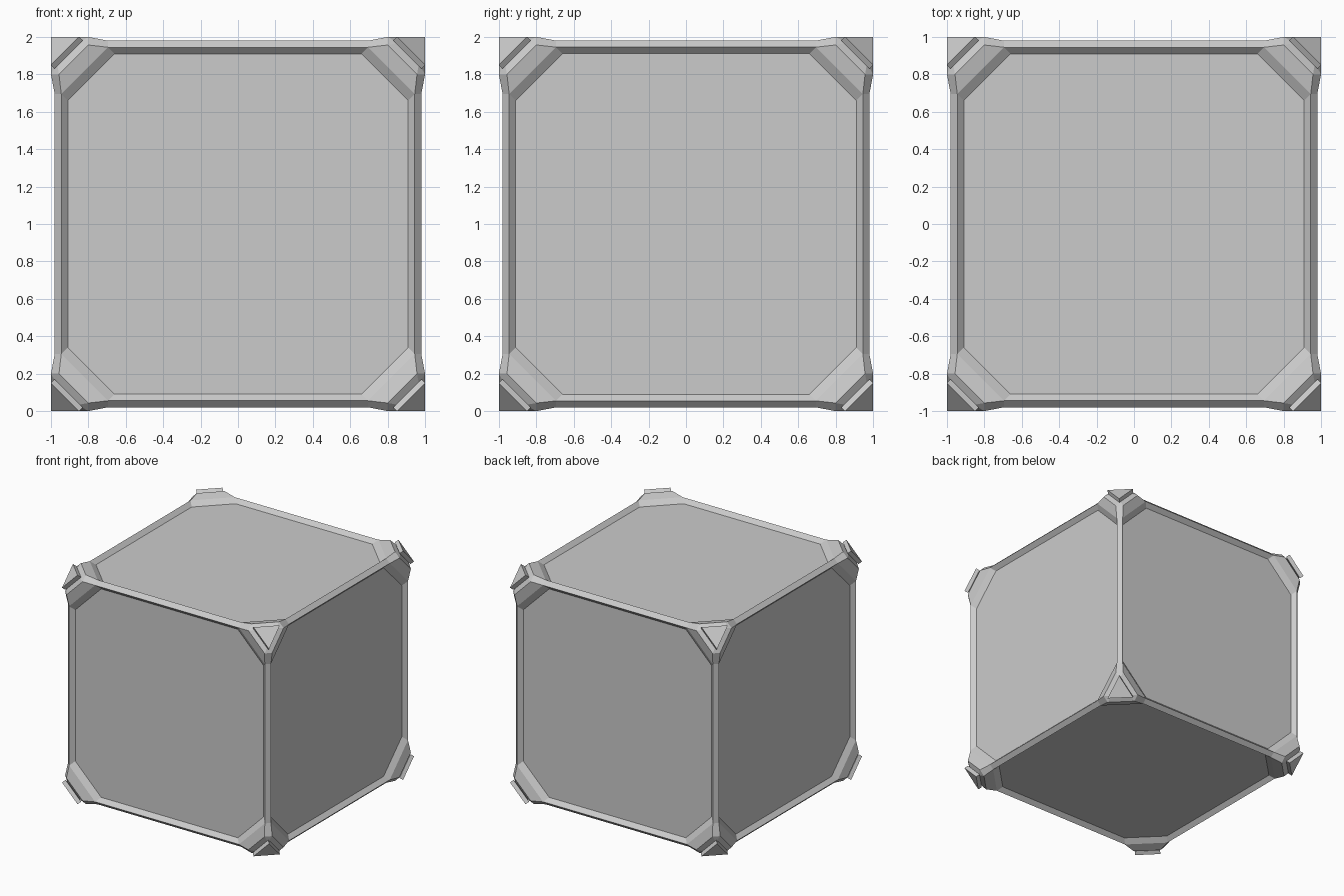
import bpy, bmesh
from mathutils import Vector

if "Cube" in bpy.data.objects:
    bpy.data.objects.remove(bpy.data.objects["Cube"])

# Everything is modelled in one octant and mirrored on x, y and z.
# Each level holds (a, b, c): b = height off the face, a / c = long and short in-face positions.
PANEL = (0.91, 0.945, 0.66)
RIDGE = (0.945, 0.98, 0.695)
CREST = (0.957, 1.0, 0.80)
SEAT = (0.965, 0.975, 0.845)


def hexagon(level):
    a, b, c = level
    return [(a, b, c), (c, b, a), (c, a, b), (a, c, b), (b, c, a), (b, a, c)]


def cyclic(face):
    """The same face turned onto all three axes."""
    return [[tuple(p[(i + k) % 3] for i in range(3)) for p in face] for k in range(3)]


def build(name, faces, closed=False):
    bm = bmesh.new()
    for pts in faces:
        f = bm.faces.new([bm.verts.new(p) for p in pts])
        f.normal_update()
        mid = f.calc_center_median()
        axis = max(range(3), key=lambda i: mid[i])
        if f.normal[axis] < 0:
            f.normal_flip()
    bmesh.ops.remove_doubles(bm, verts=bm.verts, dist=1e-5)
    if closed:
        bmesh.ops.recalc_face_normals(bm, faces=bm.faces)
    mesh = bpy.data.meshes.new(name)
    bm.to_mesh(mesh)
    bm.free()
    ob = bpy.data.objects.new(name, mesh)
    bpy.context.collection.objects.link(ob)
    ob.location = (0, 0, 1)
    mod = ob.modifiers.new("mirror", 'MIRROR')
    mod.use_axis = (True, True, True)
    mod.use_clip = True
    mod.merge_threshold = 0.0005
    return ob


# Recessed side panels with cut corners
a0, b0, c0 = PANEL
build("side_panels", cyclic([(0, b0, 0), (a0, b0, 0), (a0, b0, c0), (c0, b0, a0), (0, b0, a0)]))

# Edge rails: an outer chamfer with a slope down to the panel on either side
a1, b1, c1 = RIDGE
rails = cyclic([(a1, b1, 0), (b1, a1, 0), (b1, a1, c1), (a1, b1, c1)])
rails += cyclic([(a0, b0, 0), (a1, b1, 0), (a1, b1, c1), (a0, b0, c0)])
rails += cyclic([(b0, a0, 0), (b1, a1, 0), (b1, a1, c1), (b0, a0, c0)])
build("edge_rails", rails)

# Corner brackets: slope up from each panel, raised rim, flat seat for the cap
h = [hexagon(l) for l in (PANEL, RIDGE, CREST, SEAT)]
bracket = [h[3]]
for lo, hi, sides in ((0, 1, (0, 2, 4)), (1, 2, range(6)), (2, 3, range(6))):
    for i in sides:
        j = (i + 1) % 6
        bracket.append([h[lo][i], h[lo][j], h[hi][j], h[hi][i]])
build("corner_brackets", bracket)

# Triangular cap plates on the corners
top = [Vector(p) for p in ((1, 1, 0.85), (0.85, 1, 1), (1, 0.85, 1))]
low = [p - Vector((0.02, 0.02, 0.02)) for p in top]
cap = [top, low] + [[top[i], top[i - 1], low[i - 1], low[i]] for i in range(3)]
build("corner_caps", cap, closed=True)
